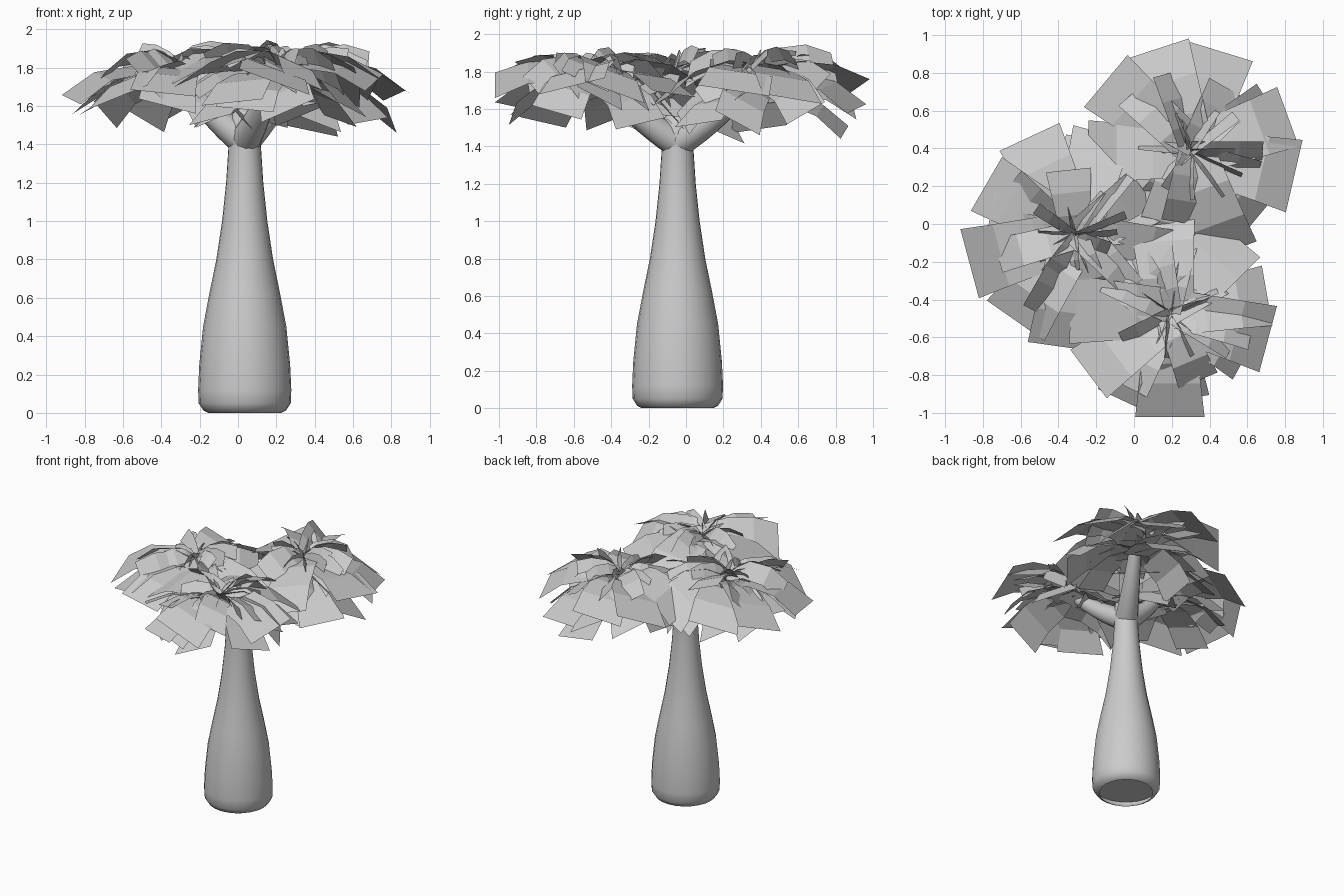
import bpy, bmesh, math, random
from mathutils import Vector, Matrix

if "Cube" in bpy.data.objects:
    bpy.data.objects.remove(bpy.data.objects["Cube"])

random.seed(5)
bark = bpy.data.materials.new("bark grey")
bark.diffuse_color = (0.6, 0.6, 0.6, 1)
bark.use_nodes = True
bark.node_tree.nodes["Principled BSDF"].inputs["Base Color"].default_value = bark.diffuse_color
leaf_mat = bpy.data.materials.new("leaf grey")
leaf_mat.diffuse_color = (0.6, 0.6, 0.6, 1)
leaf_mat.use_nodes = True
leaf_mat.node_tree.nodes["Principled BSDF"].inputs["Base Color"].default_value = leaf_mat.diffuse_color
CX, CY = 0.035, -0.045


def finish(name, bm, mat, smooth):
    mesh = bpy.data.meshes.new(name)
    bm.to_mesh(mesh)
    bm.free()
    obj = bpy.data.objects.new(name, mesh)
    bpy.context.collection.objects.link(obj)
    mesh.materials.append(mat)
    for p in mesh.polygons:
        p.use_smooth = smooth
    return obj


def tube(name, points, sides, cap_end=False):
    """Skin rings of (centre, radius, axis) into a tube."""
    bm = bmesh.new()
    rings = []
    for centre, radius, axis in points:
        turn = Vector((0, 0, 1)).rotation_difference(axis)
        rings.append([bm.verts.new(Vector(centre) + turn @ Vector((
            radius * math.cos(math.tau * i / sides),
            radius * math.sin(math.tau * i / sides), 0))) for i in range(sides)])
    for a, b in zip(rings, rings[1:]):
        for i in range(sides):
            j = (i + 1) % sides
            bm.faces.new((a[i], a[j], b[j], b[i]))
    if cap_end:
        bm.faces.new(rings[-1])
    return finish(name, bm, bark, True)


# Swollen trunk, hollow foot
UP = Vector((0, 0, 1))
profile = [(0.19, 0), (0.215, 0.012), (0.24, 0.05), (0.243, 0.12), (0.237, 0.25),
           (0.217, 0.45), (0.185, 0.62), (0.148, 0.8), (0.118, 1.0), (0.097, 1.2),
           (0.084, 1.4), (0.088, 1.47), (0.08, 1.54), (0.04, 1.59)]
tube("trunk", [((CX, CY, z), r, UP) for r, z in profile], 24, True)

# Recessed underside of the foot
bm = bmesh.new()
bmesh.ops.create_circle(bm, cap_ends=True, segments=24, radius=0.238,
                        matrix=Matrix.Translation((CX, CY, 0.06)) @ Matrix.Rotation(math.pi, 4, 'X'))
finish("foot_underside", bm, bark, False)

# Three limbs, each ending in the middle of a crown
crowns = [
    ((0.30, 0.38), 1.0, (140, 108, 73, 20, -13, 180, 222, 255, 290)),
    ((-0.31, -0.06), 1.0, (115, 150, 195, 235, 262, 305, 345, 30, 75)),
    ((0.19, -0.47), 0.93, (217, 270, 245, -15, 10, 50, 95, 135, 178)),
]
for n, ((x, y), _, _) in enumerate(crowns):
    start, end = Vector((CX, CY, 1.42)), Vector((x, y, 1.77))
    mid = Vector((CX, CY, 1.55)).lerp(Vector((x, y, 1.55)), 0.55)
    rings = []
    for k in range(9):
        t = k / 8
        pos = start * (1 - t) ** 2 + mid * 2 * t * (1 - t) + end * t * t
        axis = (mid - start) * (1 - t) + (end - mid) * t
        rings.append((pos, 0.083 - 0.043 * t, axis.normalized()))
    tube(f"limb_{n + 1}", rings, 12, True)


def leaf(bm, base, yaw, pitch, droop, length, w0, w1, roll):
    """Bent rectangular card running outwards from base."""
    steps = 3
    turn = Matrix.Rotation(math.radians(yaw), 3, 'Z')
    spin = Matrix.Rotation(math.radians(roll), 3, 'X')
    pos, angle, rows = Vector((0, 0, 0)), pitch, []
    for k in range(steps + 1):
        half = (w0 + (w1 - w0) * k / steps) / 2
        side = spin @ Vector((0, half, 0))
        rows.append([bm.verts.new(base + turn @ (pos + side * s)) for s in (-1, 1)])
        a = math.radians(angle)
        pos = pos + Vector((math.cos(a), 0, math.sin(a))) * length / steps
        angle -= droop / (steps - 1)
    for a, b in zip(rows, rows[1:]):
        bm.faces.new((a[0], b[0], b[1], a[1]))


# Crown foliage, from the low skirt up to the narrow central blades
R = random.uniform


def tilt(low, high):
    return random.choice((-1, 1)) * R(low, high)


for n, ((x, y), size, yaws) in enumerate(crowns):
    bm = bmesh.new()
    for yaw in yaws:
        leaf(bm, Vector((x, y, R(1.73, 1.81))), yaw, R(6, 20), R(32, 52),
             R(0.59, 0.63) * size, 0.26, R(0.34, 0.4), tilt(5, 24))
    for k in range(10):
        leaf(bm, Vector((x, y, R(1.66, 1.76))), k * 36 + R(-12, 12), R(-4, 12), R(30, 55),
             R(0.46, 0.57) * size, 0.22, R(0.26, 0.34), tilt(5, 30))
    for k in range(11):
        leaf(bm, Vector((x, y, R(1.72, 1.82))), k * 360 / 11 + R(-15, 15), R(8, 30), R(40, 65),
             R(0.36, 0.48), 0.16, R(0.18, 0.28), tilt(15, 50))
    for k in range(12):
        leaf(bm, Vector((x, y, R(1.77, 1.83))), k * 30 + R(-9, 9), R(18, 38), R(35, 60),
             R(0.2, 0.34), 0.07, R(0.1, 0.17), tilt(40, 78))
    finish(f"crown_{n + 1}", bm, leaf_mat, False)
